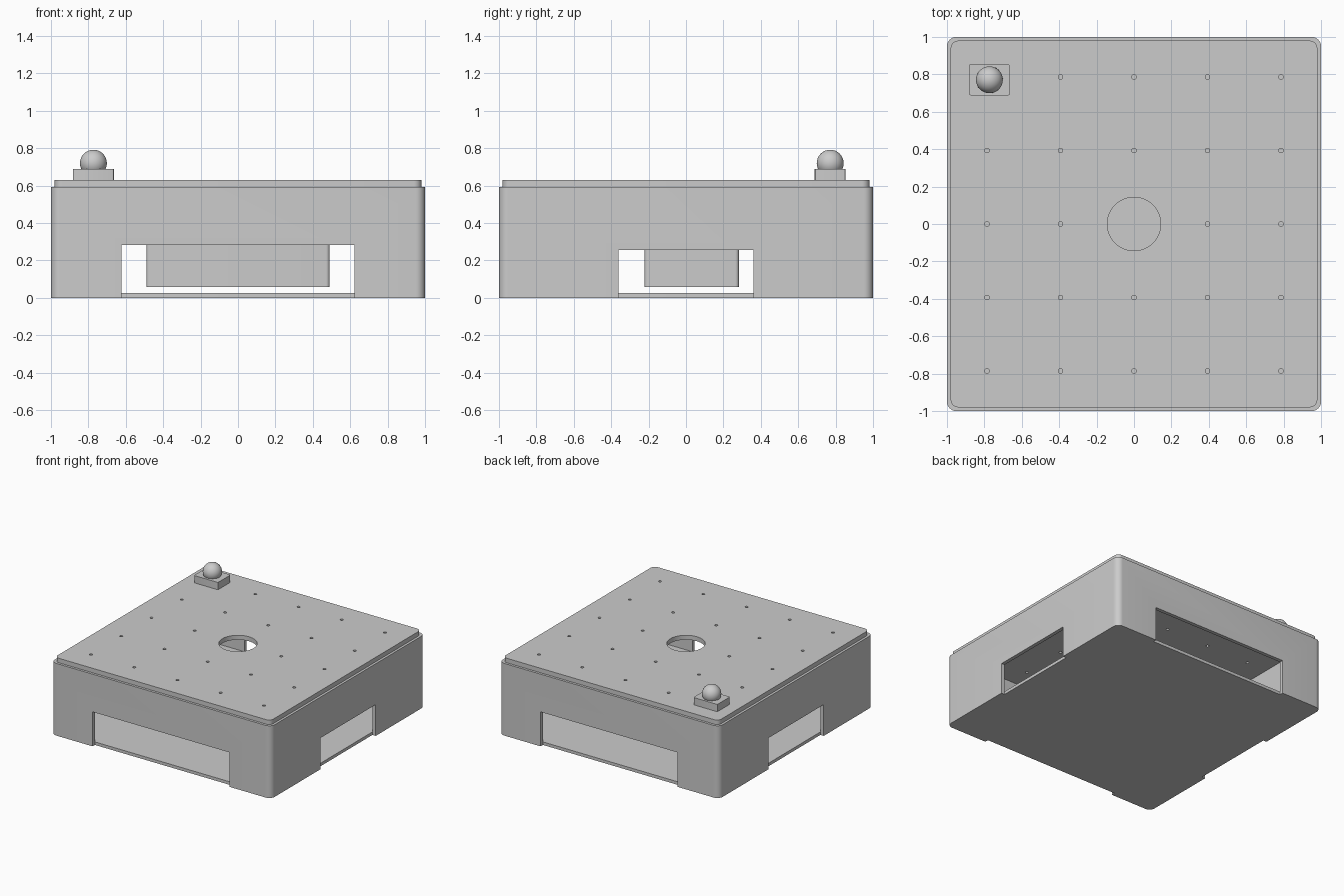
import bpy, bmesh
from mathutils import Matrix

if "Cube" in bpy.data.objects:
    bpy.data.objects.remove(bpy.data.objects["Cube"])


def make_object(name, bm):
    mesh = bpy.data.meshes.new(name)
    bm.to_mesh(mesh)
    bm.free()
    obj = bpy.data.objects.new(name, mesh)
    bpy.context.collection.objects.link(obj)
    return obj


def rounded_box(name, x, y, z, radius=0.0, segments=8):
    """Box from (min, max) ranges with rounded vertical edges."""
    bm = bmesh.new()
    bmesh.ops.create_cube(bm, size=1)
    for v in bm.verts:
        v.co = [lo + (hi - lo) * (c + 0.5) for c, (lo, hi) in zip(v.co, (x, y, z))]
    if radius:
        upright = [e for e in bm.edges
                   if abs(e.verts[0].co.z - e.verts[1].co.z) > 1e-4]
        bmesh.ops.bevel(bm, geom=upright, offset=radius, segments=segments,
                        profile=0.5, affect='EDGES')
    return make_object(name, bm)


def square_box(name, half, z, radius):
    return rounded_box(name, (-half, half), (-half, half), z, radius)


def cut(obj, cutter):
    """Subtract the cutter, then remove it."""
    cutter.hide_render = True
    mod = obj.modifiers.new("cut", 'BOOLEAN')
    mod.operation = 'DIFFERENCE'
    mod.solver = 'EXACT'
    mod.object = cutter
    bpy.context.view_layer.objects.active = obj
    bpy.ops.object.modifier_apply(modifier=mod.name)
    bpy.data.objects.remove(cutter)


WALL = 0.03

# Outer walls: rounded tube with windows through all four sides
walls = square_box("walls", 1.0, (0, 0.593), 0.05)
cut(walls, square_box("inner_cutter", 1 - WALL, (-1, 1), 0.03))
cut(walls, rounded_box("front_back_window", (-0.622, 0.622), (-2, 2), (-1, 0.283)))
cut(walls, rounded_box("side_window", (-2, 2), (-0.36, 0.36), (-1, 0.257)))

# Floor plate inside the walls
floor = square_box("floor", 1 - WALL, (0, 0.025), 0.03)

# Lid with a grid of screw holes and a large centre hole
lid = square_box("lid", 0.98, (0.593, 0.63), 0.04)
bm = bmesh.new()
for i in range(-2, 3):
    for j in range(-2, 3):
        centre = i == 0 and j == 0
        r = 0.143 if centre else 0.012
        bmesh.ops.create_cone(bm, cap_ends=True, segments=48 if centre else 16,
                              radius1=r, radius2=r, depth=0.4,
                              matrix=Matrix.Translation((i * 0.393, j * 0.393, 0.6)))
cut(lid, make_object("hole_cutter", bm))

# Inner block hanging above the floor
block = rounded_box("inner_block", (-0.49, 0.49), (-0.222, 0.283), (0.058, 0.31), 0.02)

# Corner sensor: small base with a ball on top
sensor_base = rounded_box("sensor_base", (-0.882, -0.664), (0.688, 0.853),
                          (0.63, 0.69), 0.008, 3)
bm = bmesh.new()
bmesh.ops.create_uvsphere(bm, u_segments=32, v_segments=16, radius=0.072,
                          matrix=Matrix.Translation((-0.773, 0.771, 0.72)))
ball = make_object("sensor_ball", bm)

# Smooth rounded surfaces, keep hard edges
bpy.ops.object.select_all(action='DESELECT')
for obj in (walls, floor, lid, block, sensor_base, ball):
    obj.select_set(True)
bpy.context.view_layer.objects.active = walls
bpy.ops.object.shade_smooth_by_angle()
